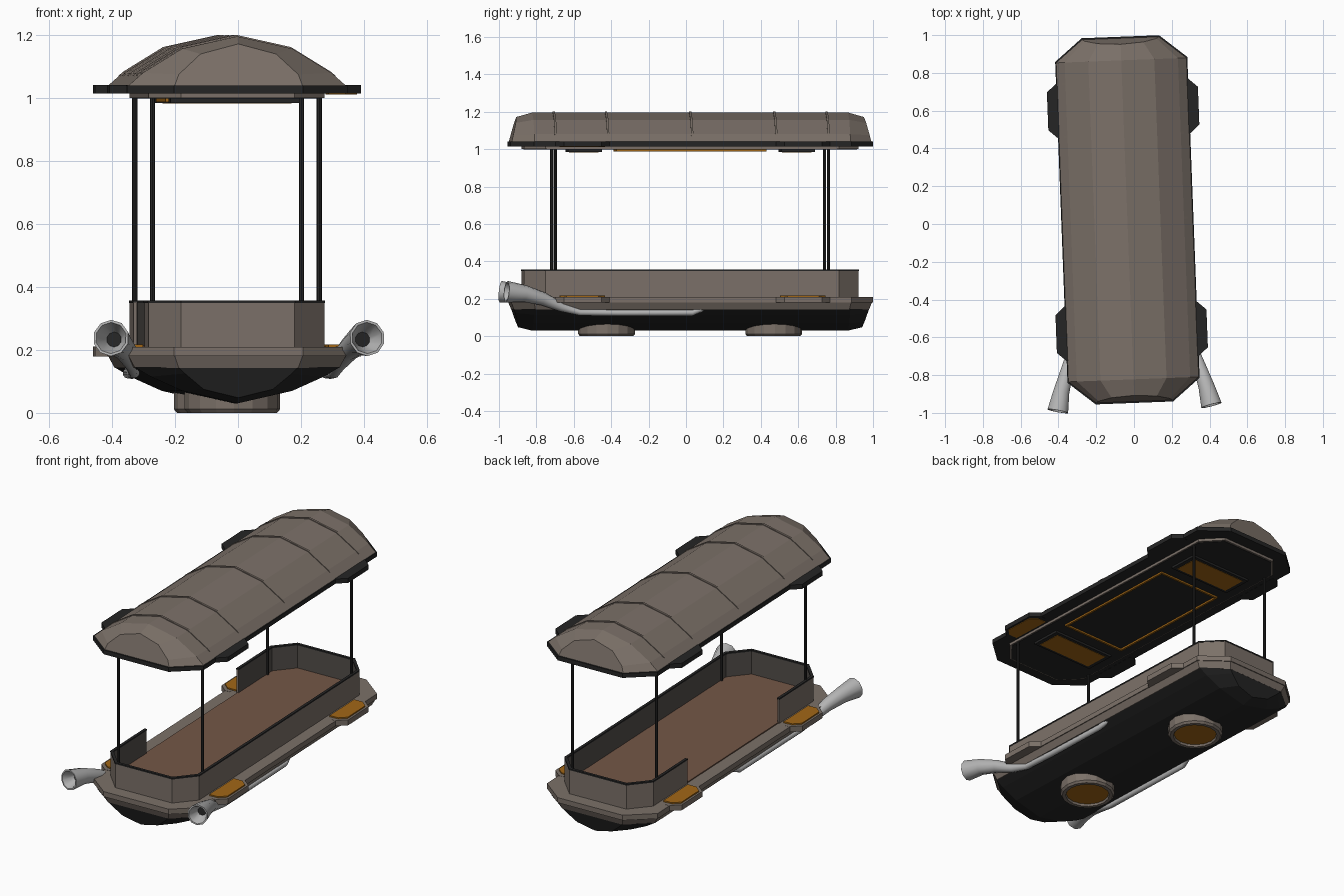
import bpy, bmesh, math
from mathutils import Matrix, Vector

if "Cube" in bpy.data.objects:
    bpy.data.objects.remove(bpy.data.objects["Cube"])

# the whole craft sits slightly turned on the grid
M = Matrix.Translation((-0.035, 0.022, 0)) @ Matrix.Rotation(math.radians(2.2), 4, 'Z')


def mat(name, c):
    m = bpy.data.materials.new(name)
    m.diffuse_color = (*c, 1)
    m.use_nodes = True
    m.node_tree.nodes["Principled BSDF"].inputs["Base Color"].default_value = m.diffuse_color
    return m


BROWN = mat("warm grey", (0.20, 0.165, 0.14))
DARK = mat("charcoal", (0.018, 0.018, 0.018))
INNER = mat("dark grey", (0.085, 0.075, 0.068))
ORANGE = mat("amber", (0.36, 0.135, 0.008))
FLOOR = mat("floor brown", (0.175, 0.095, 0.063))
STEEL = mat("light steel", (0.46, 0.46, 0.46))


def loft(name, rings, mats, closed=True, row_mats=None, cap_mat=0, smooth=False):
    """Skin a list of equal rings and cap both ends; row_mats colours faces by position round the ring."""
    bm = bmesh.new()
    vs = [[bm.verts.new(M @ Vector(p)) for p in r] for r in rings]
    n = len(rings[0])
    for a, b in zip(vs, vs[1:]):
        for j in range(n if closed else n - 1):
            f = bm.faces.new((a[j], a[(j + 1) % n], b[(j + 1) % n], b[j]))
            if row_mats:
                f.material_index = row_mats[j]
            f.smooth = smooth
    bm.faces.new(vs[0][::-1])
    bm.faces.new(vs[-1]).material_index = cap_mat
    bmesh.ops.recalc_face_normals(bm, faces=bm.faces[:])
    me = bpy.data.meshes.new(name)
    bm.to_mesh(me)
    bm.free()
    for m in (mats if isinstance(mats, list) else [mats]):
        me.materials.append(m)
    if smooth:
        me.set_sharp_from_angle(angle=math.radians(50))
    ob = bpy.data.objects.new(name, me)
    bpy.context.collection.objects.link(ob)
    return ob


def prism(name, pts, z0, z1, m):
    return loft(name, [[(x, y, z) for x, y in pts] for z in (z0, z1)], m)


def octo(hw, ew, hv, cv):
    q = [(hw, -cv), (hw, cv), (ew, hv), (-ew, hv), (-hw, cv), (-hw, -cv), (-ew, -hv), (ew, -hv)]
    return q


def rect(u, v, hu, hv):
    return [(u - hu, v - hv), (u + hu, v - hv), (u + hu, v + hv), (u - hu, v + hv)]


def circle(u, v, r, n=16):
    return [(u + r * math.cos(i * math.tau / n), v + r * math.sin(i * math.tau / n)) for i in range(n)]


def arch(pts, v_base, v_top=None):
    """Symmetric cross-section from the rim to the ridge, leaning from v_base to v_top."""
    v_top = v_base if v_top is None else v_top
    z0, z1 = pts[0][1], pts[-1][1]
    half = [(u, v_base + (v_top - v_base) * (z - z0) / (z1 - z0), z) for u, z in pts]
    return half + [(-u, v, z) for u, v, z in half[-2::-1]]


def shell(name, mid, end, m, tip=0.962, top=0.93):
    return loft(name, [arch(end, -tip, -top), arch(mid, -0.845), arch(mid, 0.845), arch(end, tip, top)], m)


# roof canopy, its dark rim and ribs
MID = [(0.345, 1.04), (0.30, 1.08), (0.175, 1.157), (0, 1.196)]
END = [(0.203, 1.04), (0.19, 1.075), (0.12, 1.14), (0, 1.172)]
shell("roof_dome", MID, END, BROWN)
prism("roof_rim", octo(0.35, 0.205, 0.97, 0.85), 1.015, 1.04, DARK)
prism("roof_lower_frame", octo(0.28, 0.18, 0.895, 0.785), 1.0, 1.015, BROWN)
prism("ceiling", octo(0.272, 0.175, 0.885, 0.775), 0.998, 1.004, DARK)
RIB = [(0.318, 1.07), (0.30, 1.085), (0.175, 1.162), (0, 1.201)]
for i, v in enumerate((-0.73, -0.45, 0, 0.45, 0.73)):
    loft(f"roof_rib_{i}", [arch(RIB, v - 0.006), arch(RIB, v + 0.006)], BROWN)

# ceiling light frame and end lamps
for s in (-1, 1):
    prism("ceiling_strip_long", rect(s * 0.205, 0, 0.006, 0.4), 0.988, 1.0, ORANGE)
    prism("ceiling_strip_short", rect(0, s * 0.395, 0.21, 0.006), 0.988, 1.0, ORANGE)
    prism("lamp_housing", rect(0, s * 0.57, 0.205, 0.09), 0.985, 1.0, DARK)
    prism("lamp_panel", rect(0, s * 0.57, 0.18, 0.072), 0.983, 0.986, ORANGE)

# lower hull: dark keel, tapered band and upper lip
shell("hull_keel",
      [(0.325, 0.145), (0.275, 0.115), (0.175, 0.07), (0, 0.03)],
      [(0.19, 0.145), (0.17, 0.125), (0.11, 0.075), (0, 0.048)], DARK, 0.95, 0.92)
loft("hull_band", [[(x, y, z) for x, y in o] for o, z in (
    (octo(0.325, 0.19, 0.95, 0.84), 0.143), (octo(0.345, 0.203, 0.965, 0.848), 0.18))], BROWN)
prism("hull_lip", octo(0.35, 0.205, 0.97, 0.85), 0.18, 0.21, BROWN)
prism("cabin_floor", octo(0.275, 0.176, 0.885, 0.775), 0.208, 0.216, FLOOR)


# side wall with a doorway on the left
def wall_path(hw, ew, hv, cv):
    o = octo(hw, ew, hv, cv)
    return [(-hw, -0.45), o[5], o[6], o[7], o[0], o[1], o[2], o[3], o[4], (-hw, 0.45)]


def wall(name, t0, t1, z0, z1, mats, rows):
    out = wall_path(0.28 + t0, 0.18 + t0 / 2, 0.895 + t0, 0.785 + t0 / 2)
    inn = wall_path(0.28 - t1, 0.18 - t1 / 2, 0.895 - t1, 0.785 - t1 / 2)
    loft(name, [[(*a, z0), (*a, z1), (*b, z1), (*b, z0)] for a, b in zip(out, inn)], mats, row_mats=rows)


wall("cabin_wall", 0, 0.012, 0.205, 0.35, [BROWN, INNER], [0, 0, 1, 0])
wall("wall_rail", 0.002, 0.014, 0.349, 0.357, [DARK], None)

# corner posts
for su in (-1, 1):
    for sv in (-1, 1):
        prism("roof_post", circle(su * 0.265, sv * 0.73, 0.0085, 8), 0.21, 1.005, DARK)

# side pods on roof and hull
POD = [(0.32, 0.145), (0.35, 0.145), (0.40, 0.10), (0.40, -0.10), (0.35, -0.145), (0.32, -0.145)]
PAD = [(0.295, 0.12), (0.35, 0.12), (0.388, 0.085), (0.388, -0.085), (0.35, -0.12), (0.295, -0.12)]
for su in (-1, 1):
    for sv in (-1, 1):
        place = lambda pts: [(su * u, sv * 0.59 + v) for u, v in pts]
        prism("roof_pod", place(POD), 1.014, 1.041, DARK)
        prism("hull_pod", place(POD), 0.179, 0.211, BROWN)
        prism("hull_pod_light", place(PAD), 0.21, 0.218, ORANGE)
prism("roof_pod_light", [(u, v - 0.59) for u, v in PAD], 1.011, 1.0145, ORANGE)

# round lifters under the hull
for s in (-1, 1):
    v = s * 0.447
    spec = ((0.152, 0.09), (0.152, 0.012), (0.142, 0.0), (0.122, 0.0), (0.118, 0.012))
    loft("lifter_ring", [[(x, y, z) for x, y in circle(0, v, r)] for r, z in spec],
         [BROWN, ORANGE], cap_mat=1)

# exhaust pipes with flared hollow mouths
PATH = [(0.29, 0.10, 0.160, 0.010), (0.305, 0.05, 0.145, 0.014), (0.315, 0.0, 0.125, 0.016),
        (0.315, -0.40, 0.125, 0.017), (0.318, -0.60, 0.127, 0.017), (0.328, -0.70, 0.155, 0.024),
        (0.355, -0.80, 0.200, 0.036), (0.385, -0.90, 0.228, 0.045), (0.407, -0.998, 0.238, 0.058),
        (0.407, -0.998, 0.238, 0.050), (0.395, -0.935, 0.233, 0.024)]
for s in (-1, 1):
    rings = []
    for i, (u, v, z, r) in enumerate(PATH):
        a, b = PATH[max(0, min(i, 8) - 1)], PATH[min(i + 1, 8)]
        t = Vector((s * (b[0] - a[0]), b[1] - a[1], b[2] - a[2])).normalized()
        side = t.cross(Vector((0, 0, 1))).normalized()
        up = side.cross(t)
        c = Vector((s * u, v, z))
        rings.append([c + r * (side * math.cos(k) + up * math.sin(k))
                      for k in (math.tau * (j + 0.5) / 10 for j in range(10))])
    loft("exhaust_pipe", rings, [STEEL, DARK], cap_mat=1, smooth=True)
